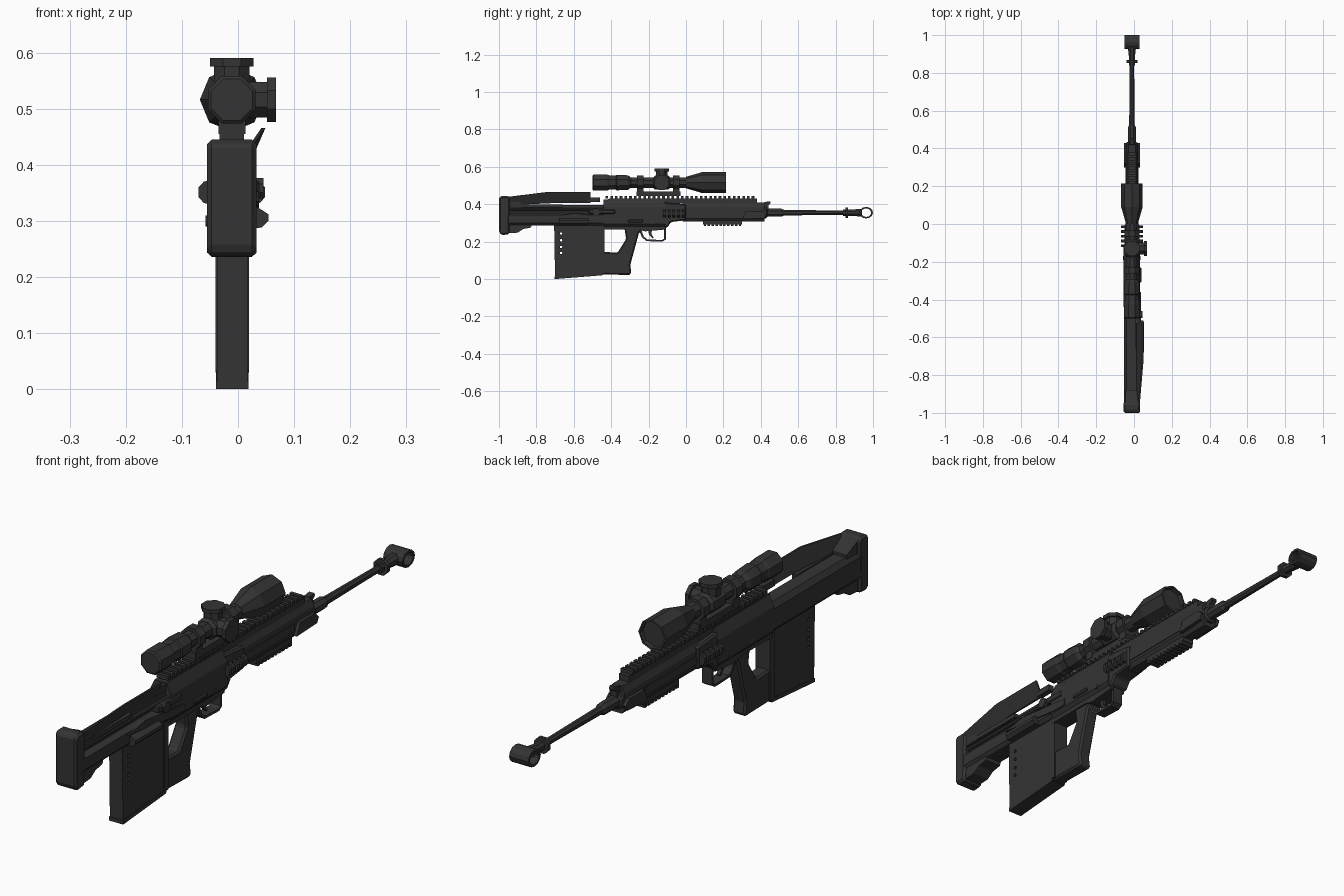
import bpy, bmesh, math
from mathutils import Vector

CX = -0.011  # centre line of the body

def material(name, v):
    m = bpy.data.materials.new(name)
    m.diffuse_color = (v, v, v, 1)
    return m

GREY = material("dark_grey", 0.034)

def finish(name, bm, bevel=0):
    bmesh.ops.recalc_face_normals(bm, faces=bm.faces)
    me = bpy.data.meshes.new(name)
    bm.to_mesh(me)
    bm.free()
    me.materials.append(GREY)
    ob = bpy.data.objects.new(name, me)
    bpy.context.collection.objects.link(ob)
    if bevel:
        b = ob.modifiers.new("bevel", 'BEVEL')
        b.width, b.segments, b.limit_method = bevel, 1, 'ANGLE'
        b.angle_limit = math.radians(40)
    return ob

def add_prism(bm, pts, a, b, axis='x'):
    """Extrude a flat outline from a to b; outline is (y,z) for x, (x,z) for y, (x,y) for z."""
    def place(p, t):
        return {'x': (t, p[0], p[1]), 'y': (p[0], t, p[1]), 'z': (p[0], p[1], t)}[axis]
    lo = [bm.verts.new(place(p, a)) for p in pts]
    hi = [bm.verts.new(place(p, b)) for p in pts]
    n = len(pts)
    bm.faces.new(lo)
    bm.faces.new(hi[::-1])
    for i in range(n):
        bm.faces.new((lo[i], hi[i], hi[(i + 1) % n], lo[(i + 1) % n]))

def prism(name, pts, a, b, axis='x', bevel=0):
    bm = bmesh.new()
    add_prism(bm, pts, a, b, axis)
    return finish(name, bm, bevel)

def rect(y0, y1, z0, z1):
    return [(y0, z0), (y1, z0), (y1, z1), (y0, z1)]

def box(name, x0, x1, y0, y1, z0, z1, bevel=0):
    return prism(name, rect(y0, y1, z0, z1), x0, x1, 'x', bevel)

def ngon(c, r, n, turn=0, squash=1):
    return [(c[0] + r * math.cos(math.tau * (i + turn) / n),
             c[1] + r * squash * math.sin(math.tau * (i + turn) / n)) for i in range(n)]

def lathe(name, profile, z, n=8, turn=0):
    """Turned part along y from (y, radius) pairs."""
    bm = bmesh.new()
    rings = [[bm.verts.new((p[0], y, p[1])) for p in ngon((CX, z), r, n, turn)] for y, r in profile]
    bm.faces.new(rings[0])
    bm.faces.new(rings[-1][::-1])
    for A, B in zip(rings, rings[1:]):
        for i in range(n):
            bm.faces.new((A[i], B[i], B[(i + 1) % n], A[(i + 1) % n]))
    return finish(name, bm)

def frame(name, outer, inner, a, b):
    """Closed band between two matching (y,z) outlines, extruded along x."""
    bm = bmesh.new()
    V = [[bm.verts.new((x, p[0], p[1])) for p in loop] for x in (a, b) for loop in (outer, inner)]
    n = len(outer)
    for i in range(n):
        j = (i + 1) % n
        for s, t in ((0, 1), (2, 3), (0, 2), (1, 3)):
            bm.faces.new((V[s][i], V[t][i], V[t][j], V[s][j]))
    return finish(name, bm)

def repeat(ob, step, count):
    m = ob.modifiers.new("array", 'ARRAY')
    m.use_relative_offset = False
    m.use_constant_offset = True
    m.constant_offset_displace = Vector((0, step, 0))
    m.count = count

# --- stock ---
prism("stock_body", [(-0.054, 0.30), (-0.054, 0.375), (-0.040, 0.395), (0.010, 0.395), (0.010, 0.352),
                     (0.032, 0.342), (0.032, 0.30), (0.020, 0.287), (-0.042, 0.287)], -0.95, -0.43, 'y')
prism("butt_pad", [(-1.0, 0.25), (-0.985, 0.235), (-0.945, 0.24), (-0.94, 0.43), (-0.95, 0.445),
                   (-0.99, 0.445), (-1.0, 0.43)], -0.055, 0.033, 'x', 0.008)
prism("stock_toe", [(-0.96, 0.245), (-0.90, 0.248), (-0.87, 0.268), (-0.83, 0.275), (-0.82, 0.30),
                    (-0.96, 0.30)], -0.045, 0.023)
prism("stock_heel", [(-0.95, 0.38), (-0.88, 0.38), (-0.88, 0.405), (-0.95, 0.435)], -0.045, 0.025)
lathe("stock_rod", [(-0.95, 0.008), (-0.43, 0.008)], 0.372).location.x = 0.026
box("stock_strip", 0.008, 0.026, -0.95, -0.66, 0.384, 0.40)

# --- tilted cheek panel on the right ---
bm = bmesh.new()
low = [(-0.95, 0.395, 0.015), (-0.67, 0.408, 0.018), (-0.51, 0.408, 0.018)]
top = [(-0.95, 0.44, 0.028), (-0.74, 0.466, 0.046), (-0.51, 0.466, 0.046)]
skin = [[bm.verts.new((x + d, y, z)) for y, z, x in low + top[::-1]] for d in (-0.004, 0.003)]
bm.faces.new(skin[0])
bm.faces.new(skin[1][::-1])
for i in range(6):
    j = (i + 1) % 6
    bm.faces.new((skin[0][i], skin[1][i], skin[1][j], skin[0][j]))
finish("cheek_panel", bm)
box("cheek_bracket", 0.005, 0.028, -0.53, -0.46, 0.412, 0.435)

# --- receiver and handguard ---
prism("receiver", [(-0.055, 0.295), (-0.055, 0.385), (-0.036, 0.425), (0.014, 0.425), (0.033, 0.385),
                   (0.033, 0.295), (0.020, 0.28), (-0.042, 0.28)], -0.44, -0.11, 'y')
prism("receiver_nose", [(-0.12, 0.275), (-0.10, 0.275), (-0.08, 0.305), (0.0, 0.315), (0.0, 0.40),
                        (-0.12, 0.41)], -0.050, 0.028, 'x', 0.006)
prism("lower_receiver", [(-0.45, 0.265), (-0.26, 0.265), (-0.22, 0.255), (-0.11, 0.265), (-0.10, 0.30),
                         (-0.45, 0.30)], -0.043, 0.021)
prism("handguard", [(-0.042, 0.325), (-0.042, 0.385), (-0.030, 0.41), (0.008, 0.41), (0.020, 0.385),
                    (0.020, 0.325), (0.008, 0.308), (-0.030, 0.308)], -0.02, 0.42, 'y')
prism("rail_base", [(-0.44, 0.405), (0.38, 0.405), (0.38, 0.432), (-0.41, 0.432)], -0.032, 0.010)
repeat(box("top_rail_teeth", -0.035, 0.013, -0.43, -0.416, 0.43, 0.445), 0.0252, 32)
box("lower_rail", -0.034, 0.012, 0.09, 0.30, 0.293, 0.312)
repeat(box("lower_rail_teeth", -0.037, 0.015, 0.095, 0.108, 0.283, 0.296), 0.0208, 10)

# --- cooling ribs, side plates and side details, mirrored about the centre line ---
for s, side in ((1, "right"), (-1, "left")):
    rib = [(CX + s * dx, z) for dx, z in ((0.03, 0.328), (0.05, 0.332), (0.059, 0.342), (0.059, 0.36),
                                          (0.05, 0.37), (0.03, 0.374))]
    repeat(prism(side + "_rib", rib, -0.122, -0.108, 'y'), 0.025, 5)
    a, b = sorted((CX + s * 0.028, CX + s * 0.043))
    prism(side + "_front_plate", [(0.30, 0.32), (0.42, 0.325), (0.43, 0.345), (0.41, 0.365), (0.32, 0.365)], a, b)
    a, b = sorted((CX + s * 0.028, CX + s * 0.034))
    box(side + "_side_strip", a, b, 0.0, 0.30, 0.335, 0.365)
    a, b = sorted((CX + s * 0.04, CX + s * 0.0465))
    prism(side + "_pivot_pin", ngon((-0.18, 0.30), 0.010, 8), a, b)
prism("shell_deflector", [(0.02, 0.287), (0.042, 0.288), (0.054, 0.30), (0.054, 0.312), (0.034, 0.325),
                          (0.02, 0.325)], -0.68, -0.52, 'y')
prism("lever_ramp", [(-0.70, 0.335), (-0.42, 0.30), (-0.36, 0.30), (-0.36, 0.325), (-0.60, 0.352)], 0.01, 0.037)
prism("charging_handle", ngon((-0.48, 0.358), 0.020, 8, 0.5), 0.0, 0.045)
box("charging_bar", 0.0, 0.038, -0.52, -0.38, 0.348, 0.372, 0.004)
box("selector", 0.030, 0.040, -0.31, -0.23, 0.302, 0.318, 0.004)

# --- magazine with a row of witness holes ---
magazine = prism("magazine", [(-0.70, 0.002), (-0.445, 0.022), (-0.44, 0.29), (-0.705, 0.29)], -0.037, 0.017)
bm = bmesh.new()
for z in (0.14, 0.172, 0.208, 0.244):
    add_prism(bm, ngon((-0.668, z), 0.007, 6), -0.1, 0.1)
cutter = finish("hole_cutter", bm)
cutter.hide_render = True
cutter.hide_viewport = True
cut = magazine.modifiers.new("holes", 'BOOLEAN')
cut.operation, cut.object = 'DIFFERENCE', cutter
box("magazine_spine", -0.040, 0.020, -0.462, -0.436, 0.03, 0.285)
prism("magazine_floor", [(-0.702, 0.0), (-0.45, 0.02), (-0.45, 0.034), (-0.702, 0.014)], -0.039, 0.019)

# --- grip, trigger and guard ---
prism("grip", [(-0.45, 0.025), (-0.305, 0.022), (-0.292, 0.03), (-0.298, 0.075), (-0.252, 0.245), (-0.22, 0.28),
               (-0.345, 0.28), (-0.328, 0.265), (-0.32, 0.215), (-0.365, 0.142), (-0.45, 0.145)],
      -0.037, 0.015, 'x', 0.007)
frame("trigger_guard",
      [(-0.255, 0.272), (-0.235, 0.222), (-0.21, 0.203), (-0.125, 0.2), (-0.108, 0.212), (-0.108, 0.272)],
      [(-0.240, 0.265), (-0.226, 0.228), (-0.206, 0.212), (-0.128, 0.209), (-0.117, 0.216), (-0.117, 0.265)],
      -0.032, 0.010)
prism("trigger", [(-0.205, 0.27), (-0.197, 0.235), (-0.178, 0.216), (-0.173, 0.222), (-0.184, 0.24), (-0.182, 0.27)],
      -0.018, -0.004)

# --- barrel and muzzle brake ---
BZ = 0.355
lathe("barrel_sleeve", [(0.40, 0.034), (0.43, 0.032), (0.435, 0.023), (0.51, 0.023), (0.525, 0.016)], BZ, 8, 0.5)
lathe("barrel", [(0.51, 0.016), (0.80, 0.013), (0.94, 0.013)], BZ, 8, 0.5)
lathe("barrel_collar", [(0.853, 0.031), (0.867, 0.031)], BZ, 8, 0.5)
lathe("brake_neck", [(0.84, 0.018), (0.89, 0.018), (0.925, 0.022), (0.94, 0.022)], BZ, 8, 0.5)
frame("muzzle_brake", ngon((0.963, BZ), 0.037, 12, 0, 0.84), ngon((0.963, BZ), 0.027, 12, 0, 0.84), -0.051, 0.028)
box("front_sight_post", -0.024, 0.002, 0.40, 0.44, 0.37, 0.395)
prism("front_sight", [(0.41, 0.39), (0.435, 0.39), (0.452, 0.405), (0.45, 0.416), (0.42, 0.412)], -0.022, 0.0)

# --- scope ---
SZ = 0.516
lathe("scope_eyepiece", [(-0.50, 0.040), (-0.495, 0.046), (-0.42, 0.046), (-0.41, 0.041), (-0.375, 0.041),
                         (-0.37, 0.045), (-0.31, 0.042), (-0.295, 0.030)], SZ, 8, 0.5)
lathe("scope_tube", [(-0.30, 0.030), (0.02, 0.030)], SZ, 8, 0.5)
lathe("scope_objective", [(0.0, 0.031), (0.08, 0.054), (0.09, 0.057), (0.215, 0.057), (0.215, 0.050),
                          (0.20, 0.048)], SZ)
for i, y in enumerate((-0.245, -0.052)):
    lathe("scope_ring_%d" % (i + 1), [(y - 0.018, 0.042), (y + 0.018, 0.042)], SZ, 8, 0.5)
    box("ring_foot_%d" % (i + 1), -0.035, 0.013, y - 0.018, y + 0.018, 0.455, 0.49)
box("scope_mount", -0.033, 0.011, -0.265, -0.03, 0.443, 0.468)
lathe("turret_hub", [(-0.175, 0.031), (-0.165, 0.041), (-0.095, 0.041), (-0.085, 0.031)], SZ, 8, 0.5)
prism("top_turret_neck", ngon((CX, -0.13), 0.034, 8, 0.5), 0.53, 0.578, 'z')
prism("top_turret", ngon((CX, -0.13), 0.042, 8, 0.5), 0.575, 0.59, 'z')
prism("side_turret_neck", ngon((-0.13, SZ), 0.034, 8, 0.5), 0.0, 0.06)
prism("side_turret", ngon((-0.13, SZ), 0.043, 8, 0.5), 0.052, 0.068)
